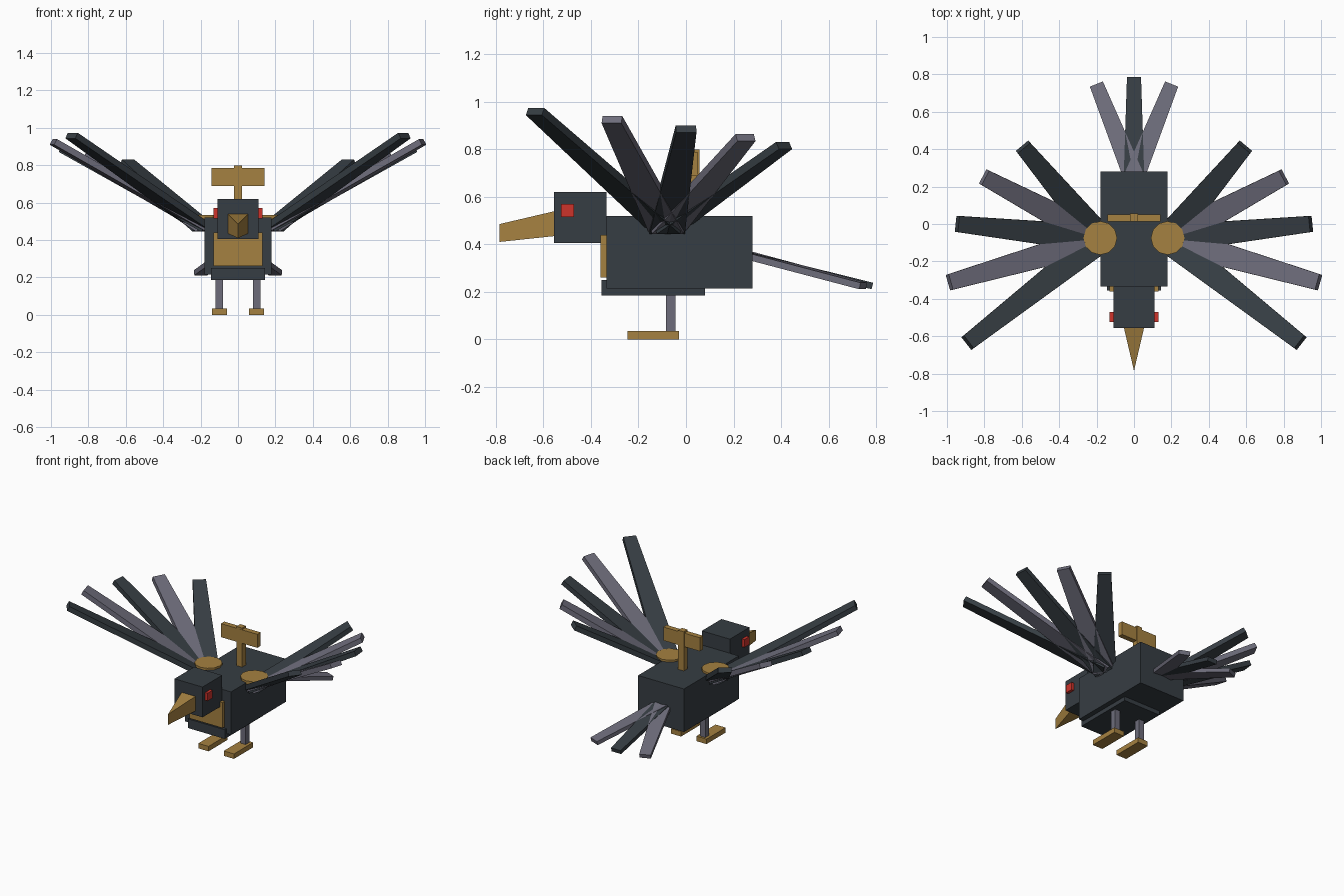
import bpy, bmesh
from math import radians
from mathutils import Matrix, Vector

if "Cube" in bpy.data.objects:
    bpy.data.objects.remove(bpy.data.objects["Cube"], do_unlink=True)


def material(name, rgb):
    m = bpy.data.materials.new(name)
    m.use_nodes = True
    m.diffuse_color = (*rgb, 1)
    m.node_tree.nodes["Principled BSDF"].inputs["Base Color"].default_value = (*rgb, 1)
    return m


dark = material("dark slate", (0.037, 0.047, 0.056))
grey = material("feather grey", (0.155, 0.152, 0.198))
brass = material("brass", (0.376, 0.22, 0.052))
red = material("eye red", (0.61, 0.033, 0.024))


def finish(bm, name, mat):
    bmesh.ops.recalc_face_normals(bm, faces=bm.faces)
    mesh = bpy.data.meshes.new(name)
    bm.to_mesh(mesh)
    bm.free()
    mesh.materials.append(mat)
    ob = bpy.data.objects.new(name, mesh)
    bpy.context.collection.objects.link(ob)
    return ob


def box(name, mat, xs, ys, zs):
    """Box spanning three (low, high) ranges."""
    bm = bmesh.new()
    bmesh.ops.create_cube(bm, size=1)
    for v in bm.verts:
        v.co = [r[0] + (c + 0.5) * (r[1] - r[0]) for c, r in zip(v.co, (xs, ys, zs))]
    return finish(bm, name, mat)


def feather(name, mat, root, azimuth, pitch, length, w_root, w_tip, thick):
    """Tapered blade running out from its root along +x, then turned."""
    bm = bmesh.new()
    bmesh.ops.create_cube(bm, size=1)
    turn = (Matrix.Translation(root) @ Matrix.Rotation(radians(azimuth), 4, "Z")
            @ Matrix.Rotation(radians(-pitch), 4, "Y"))
    for v in bm.verts:
        width = w_tip if v.co.x > 0 else w_root
        v.co = turn @ Vector(((v.co.x + 0.5) * length, v.co.y * width, v.co.z * thick))
    return finish(bm, name, mat)


# Body and head
box("body", dark, (-0.18, 0.18), (-0.335, 0.28), (0.215, 0.52))
box("belly_plate", dark, (-0.145, 0.145), (-0.355, 0.08), (0.185, 0.25))
box("chest_plate", brass, (-0.13, 0.13), (-0.36, -0.33), (0.26, 0.44))
box("head", dark, (-0.11, 0.11), (-0.555, -0.335), (0.405, 0.62))

# Beak: wedge closing to an upright front edge
bm = bmesh.new()
bmesh.ops.create_cube(bm, size=1)
for v in bm.verts:
    top = v.co.z > 0
    if v.co.y < 0:
        v.co = (0, -0.785, 0.485 if top else 0.41)
    else:
        v.co = (0.055 if v.co.x > 0 else -0.055, -0.55, 0.54 if top else 0.435)
bmesh.ops.remove_doubles(bm, verts=bm.verts, dist=0.001)
finish(bm, "beak", brass)

# Winding key
box("key_stem", brass, (-0.022, 0.022), (0.014, 0.056), (0.5, 0.798))
box("key_bar", brass, (-0.143, 0.143), (0.013, 0.05), (0.69, 0.786))

# Wing feathers: azimuth, length
wing = [(-38, 1.03), (-16, 0.96), (6, 0.88), (28, 0.805), (50, 0.735)]

for side, s in (("left", 1), ("right", -1)):
    def span(a, b):
        return sorted((s * a, s * b))

    box(side + "_eye", red, span(0.1, 0.13), (-0.525, -0.47), (0.515, 0.57))
    box(side + "_leg", grey, span(0.08, 0.12), (-0.085, -0.045), (0.03, 0.2))
    box(side + "_foot", brass, span(0.06, 0.14), (-0.245, -0.03), (0, 0.035))

    # Shoulder disc
    bm = bmesh.new()
    bmesh.ops.create_cone(bm, cap_ends=True, segments=12, radius1=0.09, radius2=0.09,
                          depth=0.03, matrix=Matrix.Translation((s * 0.18, -0.075, 0.519)))
    finish(bm, side + "_shoulder_disc", brass)

    for i, (az, length) in enumerate(wing):
        feather(f"{side}_wing_feather_{i + 1}", grey if i % 2 else dark,
                (s * 0.18, -0.08, 0.459), az if s > 0 else 180 - az,
                29, length, 0.15, 0.086, 0.034)

# Tail fan
for name, az, mat in (("left", 68, grey), ("middle", 90, dark), ("right", 112, grey)):
    feather(name + "_tail_feather", mat, (0, 0.25, 0.357), az, -13.9,
            0.55, 0.11, 0.075, 0.028)
